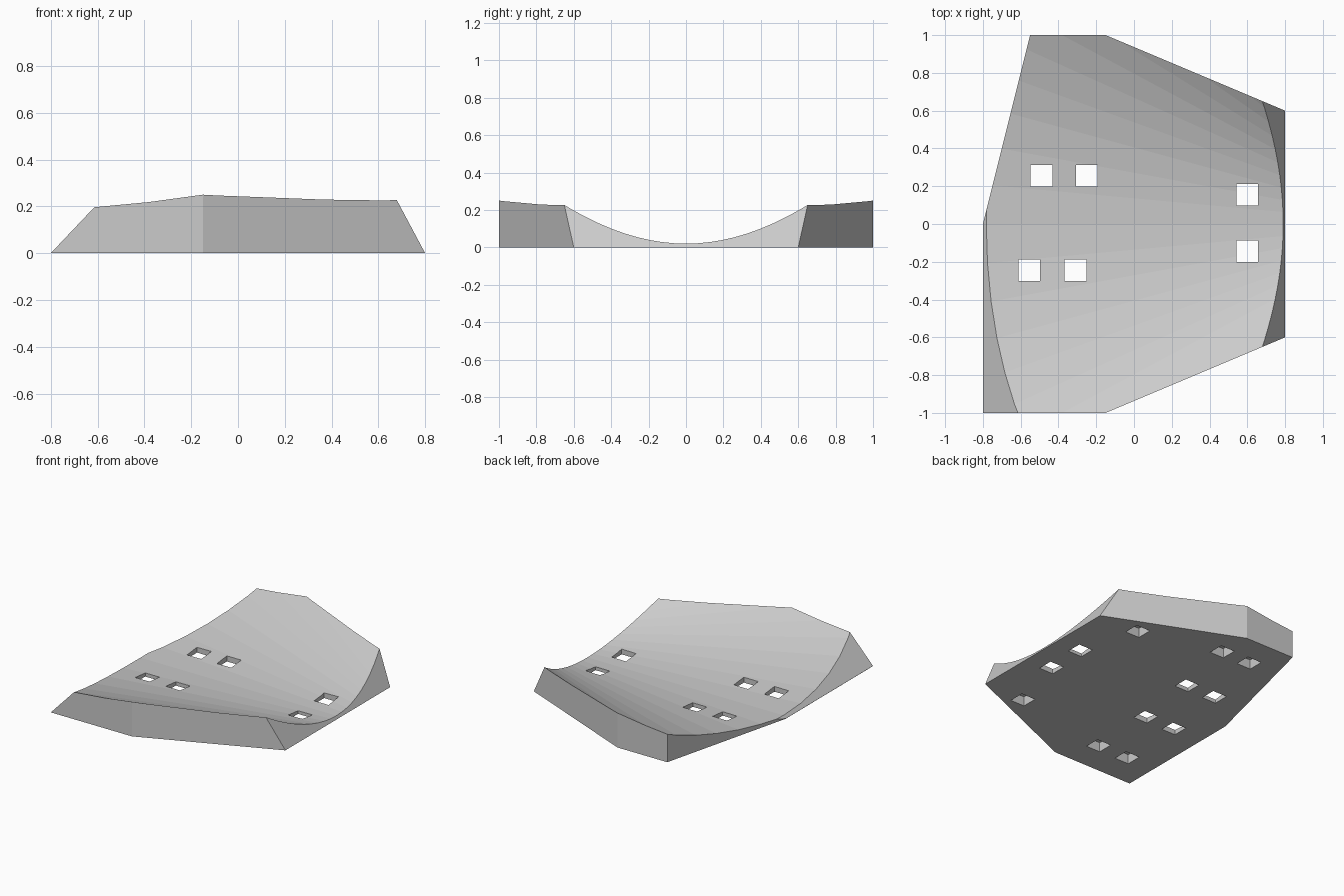
import bpy, bmesh, math
from mathutils import Matrix, Vector

if "Cube" in bpy.data.objects:
    bpy.data.objects.remove(bpy.data.objects["Cube"])

grey = bpy.data.materials.new("plain grey")
grey.diffuse_color = (0.6, 0.6, 0.6, 1)
grey.use_nodes = True
grey.node_tree.nodes["Principled BSDF"].inputs["Base Color"].default_value = grey.diffuse_color


def make_object(name, bm):
    bmesh.ops.recalc_face_normals(bm, faces=bm.faces)
    mesh = bpy.data.meshes.new(name)
    bm.to_mesh(mesh)
    bm.free()
    mesh.materials.append(grey)
    ob = bpy.data.objects.new(name, mesh)
    bpy.context.collection.objects.link(ob)
    return ob


def cut(target, cutter):
    cutter.hide_render = True
    mod = target.modifiers.new("cut", 'BOOLEAN')
    mod.operation = 'DIFFERENCE'
    mod.solver = 'EXACT'
    mod.object = cutter
    bpy.context.view_layer.objects.active = target
    bpy.ops.object.modifier_apply(modifier=mod.name)
    bpy.data.objects.remove(cutter, do_unlink=True)


def trim(bm, point, normal):
    # Remove everything on the normal side of a plane and close the cut
    res = bmesh.ops.bisect_plane(bm, geom=bm.verts[:] + bm.edges[:] + bm.faces[:],
                                 plane_co=point, plane_no=normal, clear_outer=True)
    edges = [e for e in res["geom_cut"] if isinstance(e, bmesh.types.BMEdge)]
    bmesh.ops.holes_fill(bm, edges=edges)


# Slab: outline raised to a block, with sloped left and right ends
outline = [(-.8, -1), (-.15, -1), (.8, -.6), (.8, .6), (-.15, 1), (-.55, 1), (-.8, 0)]
bm = bmesh.new()
base = bm.faces.new([bm.verts.new((x, y, 0)) for x, y in outline])
top = bmesh.ops.extrude_face_region(bm, geom=[base])["geom"]
bmesh.ops.translate(bm, vec=(0, 0, .35),
                    verts=[v for v in top if isinstance(v, bmesh.types.BMVert)])
trim(bm, Vector((-.8, 0, 0.001)), Vector((-.19, 0, .18)))
trim(bm, Vector((.8, 0, 0.001)), Vector((.225, 0, .12)))
seat = make_object("seat", bm)

# Conical scoop, wide at the left and narrow at the right, level along its bottom
bm = bmesh.new()
n = 96
rings = []
for x in (-1, 1):
    r = 2.08 - 1.4 * x
    rings.append([bm.verts.new((x, r * math.sin(2 * math.pi * i / n),
                                .02 + r - r * math.cos(2 * math.pi * i / n)))
                  for i in range(n)])
for i in range(n):
    j = (i + 1) % n
    bm.faces.new((rings[0][i], rings[0][j], rings[1][j], rings[1][i]))
bm.faces.new(rings[0])
bm.faces.new(rings[1])
cut(seat, make_object("scoop_cutter", bm))

# Square holes right through, and blind sockets in the underside
through = [(-.49, .255), (-.25, .255), (-.555, -.245), (-.31, -.245),
           (.6, .155), (.6, -.145)]
blind = [(.47, .6), (.47, -.6), (-.14, .755), (-.375, .755),
         (-.315, -.745), (-.565, -.745)]
bm = bmesh.new()
for spots, height in ((through, .4), (blind, .07)):
    for x, y in spots:
        low = -.05
        m = (Matrix.Translation((x, y, (low + height) / 2))
             @ Matrix.Diagonal((.115, .115, height - low, 1)))
        bmesh.ops.create_cube(bm, size=1, matrix=m)
cut(seat, make_object("hole_cutter", bm))
